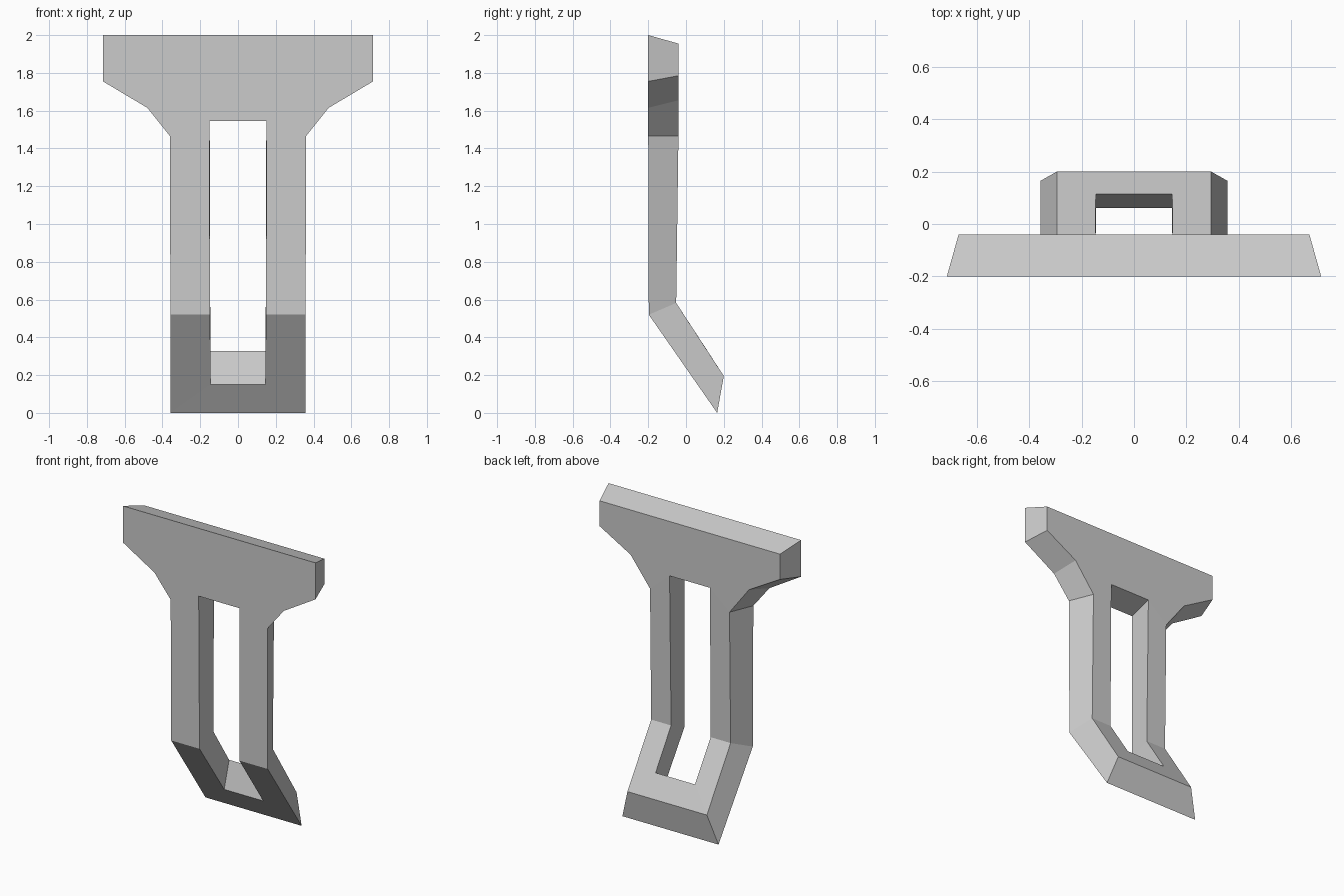
import bpy, bmesh

if "Cube" in bpy.data.objects:
    bpy.data.objects.remove(bpy.data.objects["Cube"])

# Right-half outlines as (x, y, z): top centre clockwise to bottom centre
front_outer = [(0, -.2, 2), (.715, -.2, 2), (.715, -.2, 1.755), (.48, -.2, 1.615),
               (.36, -.2, 1.465), (.358, -.197, .52), (.357, .165, 0), (0, .165, 0)]
back_outer = [(0, -.04, 1.955), (.67, -.04, 1.955), (.67, -.04, 1.785), (.44, -.04, 1.655),
              (.295, -.04, 1.465), (.295, -.052, .582), (.295, .2, .195), (0, .2, .195)]
# Slot outlines, top centre to bottom centre
front_slot = [(0, -.2, 1.545), (.152, -.2, 1.545), (.148, -.197, .52), (.145, .061, .15), (0, .061, .15)]
back_slot = [(0, -.04, 1.59), (.15, -.04, 1.59), (.147, -.052, .582), (.146, .114, .328), (0, .114, .328)]


def add_half(bm, side):
    """Add front, back, rim and slot walls for one side of the part."""
    fo, bo, fs, bs = [[bm.verts.new((side * x, y, z)) for x, y, z in loop]
                      for loop in (front_outer, back_outer, front_slot, back_slot)]
    # Front and back faces: head, leg, bent leg, foot bar
    for o, s in ((fo, fs), (bo, bs)):
        bm.faces.new(o[:5] + [s[1], s[0]])
        for i in range(3):
            bm.faces.new([o[4 + i], o[5 + i], s[2 + i], s[1 + i]])
    # Outer rim and slot walls
    for f, b in ((fo, bo), (fs, bs)):
        for i in range(len(f) - 1):
            bm.faces.new([f[i], f[i + 1], b[i + 1], b[i]])


bm = bmesh.new()
for side in (1, -1):
    add_half(bm, side)
bmesh.ops.remove_doubles(bm, verts=bm.verts, dist=1e-4)
bmesh.ops.recalc_face_normals(bm, faces=bm.faces)
mesh = bpy.data.meshes.new("slotted_bracket")
bm.to_mesh(mesh)
bm.free()
bpy.context.collection.objects.link(bpy.data.objects.new("slotted_bracket", mesh))
